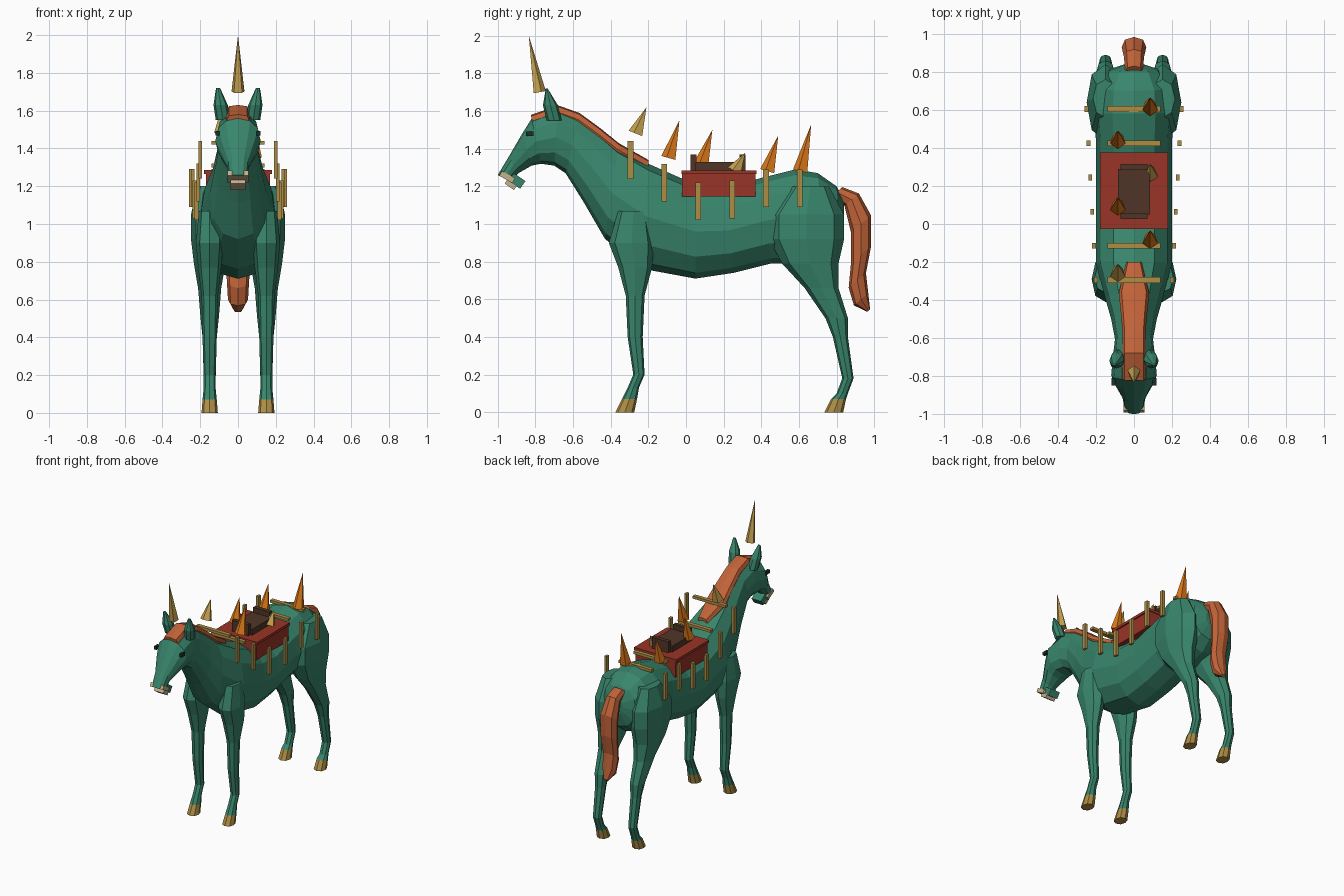
import bpy, bmesh, math
from mathutils import Vector, Matrix

default_cube = bpy.data.objects.get("Cube")
if default_cube:
    bpy.data.objects.remove(default_cube, do_unlink=True)


def material(name, red, green, blue):
    mat = bpy.data.materials.new(name)
    mat.use_nodes = True
    mat.diffuse_color = (red, green, blue, 1)
    shader = mat.node_tree.nodes["Principled BSDF"]
    shader.inputs["Base Color"].default_value = mat.diffuse_color
    return mat


coat = material("green coat", .04, .235, .15)
hair = material("rust hair", .53, .125, .04)
gold = material("old gold", .42, .27, .06)
pale_gold = material("pale gold", .56, .36, .08)
orange = material("orange", .72, .19, .01)
cloth = material("dark red cloth", .32, .035, .02)
leather = material("dark brown leather", .08, .036, .02)
beige = material("beige lips", .55, .44, .26)
dark = material("dark eye", .01, .03, .025)


def finish(name, bm, mat):
    bmesh.ops.recalc_face_normals(bm, faces=bm.faces[:])
    mesh = bpy.data.meshes.new(name)
    bm.to_mesh(mesh)
    bm.free()
    mesh.materials.append(mat)
    part = bpy.data.objects.new(name, mesh)
    bpy.context.collection.objects.link(part)


def signed_power(value, power):
    return math.copysign(abs(value) ** power, value)


def loft(name, sections, mat, sides=8, power=.9):
    """Skin rounded rings, each given by two opposite ends and a half width."""
    bm = bmesh.new()
    rings = []
    for end, start, half_width in sections:
        centre, reach = (end + start) / 2, (end - start) / 2
        ring = []
        for i in range(sides):
            angle = math.tau * i / sides
            across = Vector((half_width * signed_power(math.sin(angle), power), 0, 0))
            along = reach * signed_power(math.cos(angle), power)
            ring.append(bm.verts.new(centre + across + along))
        rings.append(ring)
    for ring, following in zip(rings, rings[1:]):
        for i in range(sides):
            bm.faces.new((ring[i - 1], ring[i], following[i], following[i - 1]))
    bm.faces.new(rings[0])
    bm.faces.new(rings[-1])
    finish(name, bm, mat)


def limb(name, path, mat, x=0, splay=0, lean=0, fullness=.26):
    """Loft along (y, z, half depth) points; the width follows from the depth."""
    sections = []
    for y, z, depth in path:
        centre = Vector((x + splay * (z - path[0][1]), y, z))
        reach = depth * Vector((0, math.cos(lean), math.sin(lean)))
        sections.append((centre + reach, centre - reach, fullness * depth ** .6))
    loft(name, sections, mat)


def box(name, centre, size, mat, tilt=0):
    bm = bmesh.new()
    placing = Matrix.Translation(centre) @ Matrix.Rotation(tilt, 4, 'X')
    bmesh.ops.create_cube(bm, size=1, matrix=placing @ Matrix.Diagonal((*size, 1)))
    finish(name, bm, mat)


def spike(name, base, tip, radius, mat):
    base, tip = Vector(base), Vector(tip)
    axis = tip - base
    turn = axis.to_track_quat('Z', 'Y').to_matrix().to_4x4()
    bm = bmesh.new()
    bmesh.ops.create_cone(bm, cap_ends=True, segments=5, radius1=radius, radius2=0,
                          depth=axis.length,
                          matrix=Matrix.Translation((base + tip) / 2) @ turn)
    finish(name, bm, mat)


# Trunk, neck and head in one skin: top y and z, bottom y and z, half width
outline = [
    (.84, 1.12, .84, 1, .05), (.8, 1.2, .82, .9, .14), (.7, 1.27, .74, .83, .2),
    (.58, 1.29, .58, .79, .21), (.42, 1.25, .45, .79, .2), (.2, 1.19, .25, .74, .2),
    (.05, 1.21, .05, .71, .2), (-.2, 1.32, -.22, .76, .2), (-.36, 1.41, -.43, .92, .15),
    (-.46, 1.49, -.54, 1.11, .12), (-.57, 1.57, -.64, 1.27, .1), (-.68, 1.61, -.7, 1.31, .11),
    (-.82, 1.56, -.77, 1.32, .12), (-.87, 1.48, -.82, 1.31, .1),
    (-.94, 1.36, -.89, 1.27, .06), (-1, 1.26, -.93, 1.23, .05)]
body = [(Vector((0, ty, tz)), Vector((0, by, bz)), width) for ty, tz, by, bz, width in outline]
loft("body", body, coat, sides=12)

# Mane and forelock follow the crest of the neck
mane = []
for (top, bottom, _), width in zip(body[7:13], (.04, .08, .07, .06, .06, .06)):
    outward = (top - bottom).normalized()
    mane.append((top + outward * .02, top - outward * .05, width))
loft("mane", mane, hair, power=.6)

# Tail
limb("tail", [(.8, 1.17, .04), (.88, 1.13, .05), (.93, 1, .07), (.93, .84, .07),
              (.91, .7, .06), (.93, .6, .05), (.97, .54, .01)], hair, lean=.7, fullness=.32)

# Mouth
box("chin", (0, -.9, 1.23), (.08, .08, .05), coat, tilt=-.6)
box("upper_lip", (0, -.95, 1.25), (.11, .08, .03), beige, tilt=-.5)
box("lower_lip", (0, -.93, 1.21), (.08, .06, .03), beige, tilt=-.6)

# Horn above the brow
spike("horn", (0, -.78, 1.7), (0, -.835, 2), .036, pale_gold)

# Legs, hooves, ears and eyes on both sides
leg_paths = {
    "foreleg": [(-.28, 1.07, .08), (-.29, .9, .12), (-.27, .77, .09), (-.27, .62, .05),
                (-.27, .4, .04), (-.25, .2, .03), (-.28, .13, .03), (-.3, .07, .04)],
    "hind_leg": [(.66, 1.2, .1), (.64, 1.05, .2), (.64, .92, .2), (.66, .79, .15),
                 (.72, .66, .09), (.8, .5, .06), (.82, .4, .04), (.86, .18, .03),
                 (.83, .1, .03), (.81, .07, .04)]}
ear_path = [(-.7, 1.55, .04), (-.72, 1.63, .04), (-.74, 1.72, .005)]
for side, sign in (("left", 1), ("right", -1)):
    for leg, path in leg_paths.items():
        limb(f"{side}_{leg}", path, coat, x=sign * .15)
        ankle_y = path[-1][0]
        limb(f"{side}_{leg}_hoof", [path[-1], (ankle_y - .025, 0, .05)], gold, x=sign * .15)
    limb(f"{side}_ear", ear_path, coat, x=sign * .08, splay=sign * .15)
    box(f"{side}_eye", (sign * .108, -.83, 1.48), (.02, .04, .025), dark)

# Saddle on its cloth
box("saddle_cloth", (0, .175, 1.21), (.34, .39, .13), cloth)
box("saddle_cloth_rim", (0, .175, 1.275), (.36, .4, .02), cloth)
box("saddle_seat", (0, .17, 1.3), (.17, .24, .06), leather)
for name, y in (("pommel", .04), ("cantle", .3)):
    box(f"saddle_{name}", (0, y, 1.32), (.14, .03, .1), leather)

# Harness posts in pairs, widening to the rear, with crossbars clear of the saddle
for i, top in enumerate((1.44, 1.32, 1.22, 1.23, 1.29, 1.29)):
    y = .18 * i - .295
    for side, sign in (("left", 1), ("right", -1)):
        x = sign * (.2 + .01 * i)
        box(f"{side}_harness_post_{i + 1}", (x, y, top - .1), (.02, .03, .2), gold)
    if i not in (2, 3):
        box(f"harness_bar_{i + 1}", (0, y, top - .01), (.28, .03, .02), gold)

# Spikes along the back, on alternating sides and leaning to the rear
for i, (z, height) in enumerate([(1.48, .14), (1.35, .2), (1.32, .18),
                                 (1.28, .1), (1.28, .19), (1.28, .25)]):
    x = .085 if i % 2 else -.085
    y = .175 * i - .265
    mat = pale_gold if i in (0, 3) else orange
    spike(f"back_spike_{i + 1}", (x, y, z), (x, y + .055, z + height), .043, mat)
